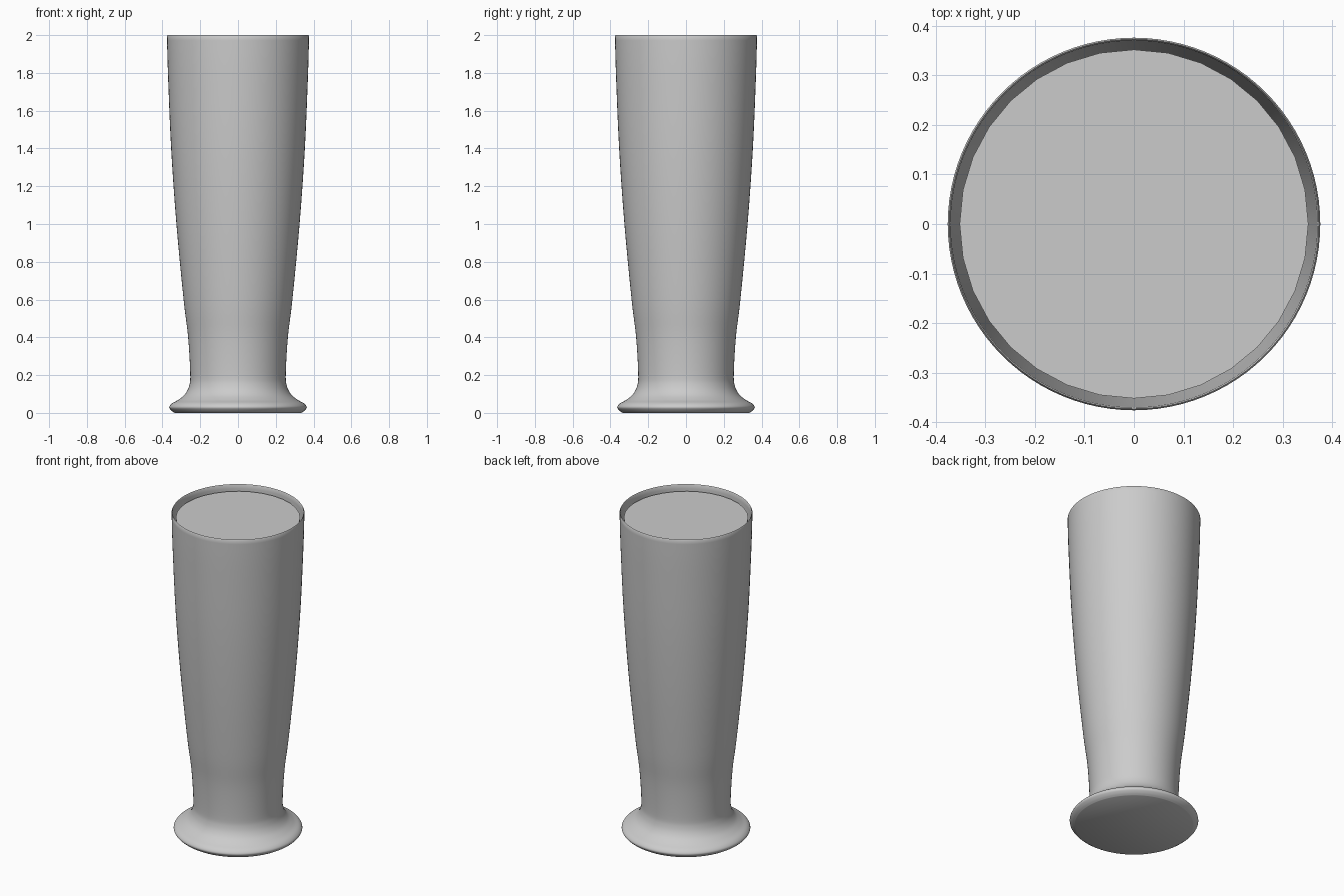
import bpy, bmesh, math
from mathutils import Vector

if "Cube" in bpy.data.objects:
    bpy.data.objects.remove(bpy.data.objects["Cube"])


def smooth(points, steps=5):
    """Catmull-Rom curve through (radius, height) points."""
    p = [Vector(q) for q in points]
    p = [p[0]] + p + [p[-1]]
    out = []
    for a, b, c, d in zip(p, p[1:], p[2:], p[3:]):
        for i in range(steps):
            t = i / steps
            out.append(0.5 * (2 * b + (c - a) * t + (2 * a - 5 * b + 4 * c - d) * t * t
                              + (3 * b - a - 3 * c + d) * t ** 3))
    return out + [p[-1]]


def revolve(name, profile, sides, angle):
    """Spin a profile about z; a zero radius closes to a flat cap."""
    bm = bmesh.new()
    rings = []
    for r, z in profile:
        rings.append([bm.verts.new((r * math.cos(2 * math.pi * i / sides),
                                    r * math.sin(2 * math.pi * i / sides), z))
                      for i in range(sides)])
    for lo, hi in zip(rings, rings[1:]):
        for i in range(sides):
            j = (i + 1) % sides
            bm.faces.new((lo[i], lo[j], hi[j], hi[i]))
    bm.faces.new(rings[0][::-1])
    bm.faces.new(rings[-1])
    bmesh.ops.recalc_face_normals(bm, faces=bm.faces)
    mesh = bpy.data.meshes.new(name)
    bm.to_mesh(mesh)
    bm.free()
    obj = bpy.data.objects.new(name, mesh)
    bpy.context.collection.objects.link(obj)
    bpy.context.view_layer.objects.active = obj
    bpy.ops.object.select_all(action='DESELECT')
    obj.select_set(True)
    bpy.ops.object.shade_smooth_by_angle(angle=math.radians(angle))
    return obj


# Glass: flared foot, tapered outer wall, thin rim, inner wall down to a thick floor
outer = smooth([(0.335, 0.0), (0.352, 0.012), (0.364, 0.03), (0.35, 0.05), (0.315, 0.07),
                (0.28, 0.1), (0.258, 0.145), (0.253, 0.21), (0.264, 0.4), (0.288, 0.6),
                (0.326, 1.0), (0.354, 1.4), (0.371, 1.8), (0.376, 1.995)])
inner = smooth([(0.37, 1.995), (0.363, 1.8), (0.344, 1.4), (0.316, 1.0), (0.277, 0.6),
                (0.253, 0.4), (0.239, 0.25), (0.215, 0.2), (0.15, 0.185)])
revolve("glass", outer + [Vector((0.373, 2.0))] + inner, 96, 35)

# Drink: 32-sided body filling the glass to just below the rim
revolve("drink", [(0.15, 0.2), (0.21, 0.215), (0.232, 0.26), (0.246, 0.4), (0.27, 0.6),
                  (0.308, 1.0), (0.335, 1.4), (0.349, 1.8), (0.352, 1.965)], 32, 35)
